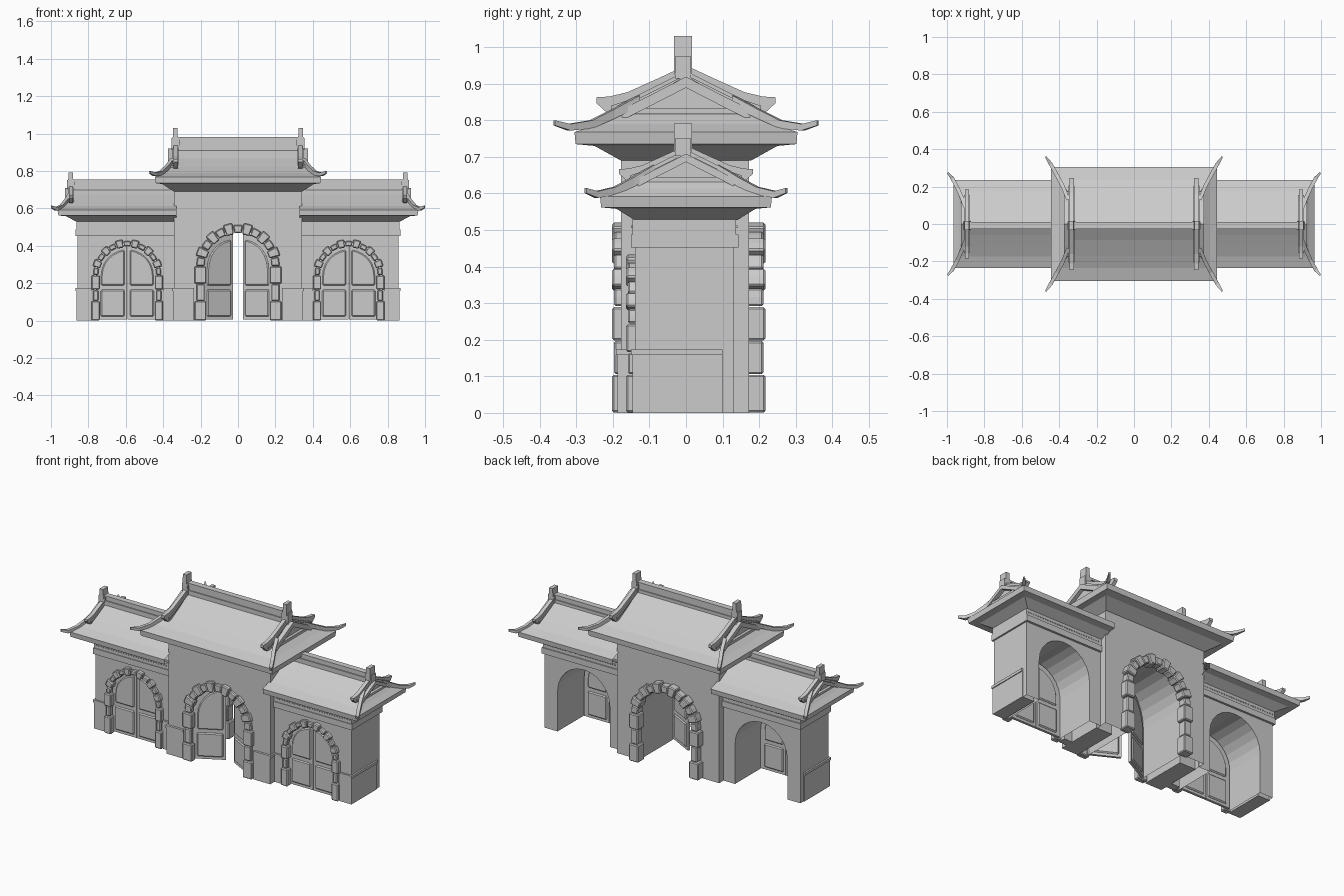
import bpy, bmesh, math
from mathutils import Vector, Matrix

if "Cube" in bpy.data.objects:
    bpy.data.objects.remove(bpy.data.objects["Cube"])


def finish(name, bm, bevel=0, mirror=False, matrix=None):
    if matrix:
        bm.transform(matrix)
    bmesh.ops.recalc_face_normals(bm, faces=bm.faces)
    me = bpy.data.meshes.new(name)
    bm.to_mesh(me)
    bm.free()
    ob = bpy.data.objects.new(name, me)
    bpy.context.collection.objects.link(ob)
    if mirror:
        ob.modifiers.new("mirror", "MIRROR")
    if bevel:
        b = ob.modifiers.new("bevel", "BEVEL")
        b.width, b.segments, b.limit_method = bevel, 1, "ANGLE"
    return ob


def prism(bm, pts, y0, y1, open_bottom=False):
    """Extrude an x-z outline along y."""
    a = [bm.verts.new((x, y0, z)) for x, z in pts]
    b = [bm.verts.new((x, y1, z)) for x, z in pts]
    bm.faces.new(a)
    bm.faces.new(b[::-1])
    for i in range(len(pts)):
        j = (i + 1) % len(pts)
        if open_bottom and pts[i][1] < .001 and pts[j][1] < .001:
            continue
        bm.faces.new((a[i], b[i], b[j], a[j]))


def box(bm, x0, x1, y0, y1, z0, z1):
    prism(bm, [(x0, z0), (x1, z0), (x1, z1), (x0, z1)], y0, y1)


def sweep(bm, pts):
    """Rectangular section along points (x, y, top z, width, height)."""
    rows = []
    for i, (x, y, z, w, h) in enumerate(pts):
        p, q = pts[max(i - 1, 0)], pts[min(i + 1, len(pts) - 1)]
        t = Vector((q[0] - p[0], q[1] - p[1])).normalized() * w / 2
        dx, dy = -t.y, t.x
        rows.append([bm.verts.new(v) for v in (
            (x + dx, y + dy, z), (x - dx, y - dy, z),
            (x - dx, y - dy, z - h), (x + dx, y + dy, z - h))])
    for r, s in zip(rows, rows[1:]):
        for k in range(4):
            bm.faces.new((r[k], r[(k + 1) % 4], s[(k + 1) % 4], s[k]))
    bm.faces.new(rows[0])
    bm.faces.new(rows[-1][::-1])


def arc(cx, cz, r, a0, a1, n):
    return [(cx + r * math.cos(math.radians(a0 + (a1 - a0) * i / n)),
             cz + r * math.sin(math.radians(a0 + (a1 - a0) * i / n))) for i in range(n + 1)]


def wall(name, x0, x1, y0, y1, top, cx, r, spring, mirror=False):
    """Gatehouse block pierced by an arched passage."""
    bm = bmesh.new()
    pts = [(x0, 0), (x0, top), (x1, top), (x1, 0), (cx + r, 0)]
    pts += arc(cx, spring, r, 0, 180, 12) + [(cx - r, 0)]
    prism(bm, pts, y0, y1, True)
    finish(name, bm, mirror=mirror)


def stone_arch(name, cx, spring, r, big, small, y0, y1, n, mirror=False):
    """Voussoirs and jamb stones around an arch."""
    bm = bmesh.new()
    for i in range(n):
        a0, a1 = 180 * i / n + .5, 180 * (i + 1) / n - .5
        wide = i % 2 == 1
        R, d = (big, 0) if wide else (small, .005)
        prism(bm, arc(cx, spring, r - .006 * wide, a0, a1, 2) + arc(cx, spring, R, a1, a0, 2),
              y0 + d, y1 - d)
    levels = [0, .105, spring * .68, spring]
    for k in range(3):
        o, i, d = (small, r, .005) if k == 1 else (big, r - .008, 0)
        for s in (-1, 1):
            xs = sorted((cx + s * i, cx + s * o))
            box(bm, *xs, y0 + d, y1 - d, levels[k] + .001, levels[k + 1] - .001)
    finish(name, bm, .005, mirror)


def door_leaf(name, hinge, w, spring, side, angle):
    """Quarter-arch door leaf with two raised panels; side=+1 opens toward +x."""
    m = Matrix.Translation(hinge) @ Matrix.Rotation(side * math.radians(angle), 4, "Z") \
        @ Matrix.Diagonal((side, 1, 1, 1))
    bm = bmesh.new()
    prism(bm, [(0, .006), (w, .006)] + arc(w, spring, w, 90, 180, 8), 0, .015)
    finish(name, bm, matrix=m)
    bm = bmesh.new()
    e, r = w - .014, w - .028
    box(bm, .026, e, -.007, .022, .022, .165)
    a = math.degrees(math.acos(-.014 / r))
    prism(bm, [(.028, .187), (e, .187)] + arc(w, spring, r, a, 180, 6), -.007, .022)
    finish(name + "_panels", bm, .006, matrix=m)


def roof(name, x0, prof, rings):
    """Right half of a hip-and-gable roof. prof: (y, z, x end) eave to ridge."""
    bm = bmesh.new()
    full = [(-y, z, x) for y, z, x in prof] + prof[-2::-1]
    inn = [bm.verts.new((x0, y, z)) for y, z, x in full]
    out = [bm.verts.new((x, y, z)) for y, z, x in full]
    n = len(full)
    for i in range(n - 1):
        bm.faces.new((inn[i], out[i], out[i + 1], inn[i + 1]))
    for i in range(n // 2):
        f = [out[i], out[n - 1 - i], out[n - 2 - i], out[i + 1]]
        bm.faces.new(f[:3] if f[2] == f[3] else f)
    # fascia, soffit and cornice
    loops = [[bm.verts.new(v) for v in ((x0, -y, z), (x, -y, z), (x, y, z), (x0, y, z))]
             for x, y, z in rings]
    for a, b in zip(loops, loops[1:]):
        for k in range(3):
            bm.faces.new((a[k], a[k + 1], b[k + 1], b[k]))
    bmesh.ops.remove_doubles(bm, verts=bm.verts, dist=.0005)
    finish(name, bm, mirror=True)


def roof_trim(name, x0, gx, zr, k, horn):
    """Ridge beam, end post, gable ridges, barge boards and corner horns."""
    bm = bmesh.new()
    yc = -.008
    box(bm, x0, gx, yc - .012, yc + .012, zr - .02, zr + .045 * k)
    box(bm, x0, gx, yc - .018, yc + .018, zr + .042 * k, zr + .056 * k)
    box(bm, x0, gx, yc - .018, yc + .018, zr - .015, zr + .012)
    finish(name + "_ridge", bm, mirror=True)
    bm = bmesh.new()
    box(bm, gx - .02, gx + .022, yc - .022, yc + .022, zr - .01, zr + .05 * k)
    prism(bm, [(gx - .018, zr), (gx + .018, zr), (gx + .014, zr + .105 * k),
               (gx - .01, zr + .105 * k), (gx - .01, zr + .07 * k)], yc - .0245, yc + .0245)
    finish(name + "_ridge_post", bm, mirror=True)
    bm = bmesh.new()
    for s in (-1, 1):
        sweep(bm, [(gx, s * y * k, zr + dz * k, .022, h * k) for y, dz, h in (
            (0, .025, .05), (.08, -.012, .055), (.16, -.048, .065), (.21, -.06, .05), (.245, -.062, .016))])
        sweep(bm, [(gx, s * y * k, zr + dz * k, .032, .012) for y, dz in (
            (0, .01), (.08, -.03), (.16, -.07), (.205, -.085))])
    finish(name + "_gable_ridges", bm, mirror=True)
    bm = bmesh.new()
    for s in (-1, 1):
        sweep(bm, [(gx + .028 * k, s * y * k, zr + dz * k, .026, .03 * k) for y, dz in (
            (0, -.006), (.09, -.052), (.175, -.095))])
    box(bm, gx + .01, gx + .036 * k, -.14 * k, .14 * k, zr - .108 * k, zr - .092 * k)
    finish(name + "_barge_boards", bm, mirror=True)
    bm = bmesh.new()
    for s in (-1, 1):
        m = len(horn) - 1
        sweep(bm, [(x, s * y, z, .02 - .012 * (i == m), .03 - .004 * i)
                   for i, (x, y, z) in enumerate(horn)])
    finish(name + "_corner_horns", bm, mirror=True)


# Walls
wall("centre_gatehouse", -.343, .343, -.178, .172, .70, 0, .19, .295)
wall("side_gatehouse", .34, .858, -.14, .13, .54, .595, .175, .245, True)

# Stone arch surrounds
stone_arch("centre_front_arch", 0, .29, .178, .233, .222, -.202, -.165, 13)
stone_arch("centre_back_arch", 0, .29, .178, .233, .222, .155, .217, 13)
stone_arch("side_front_arch", .592, .243, .155, .192, .182, -.164, -.125, 13, True)

# Doors: centre pair ajar, side pairs shut
for s, tag in ((1, "left"), (-1, "right")):
    door_leaf("centre_door_" + tag, (-s * .19, -.165, 0), .185, .275, s, 28)
    for c in (-.592, .592):
        door_leaf("side_door_" + tag, (c - s * .168, -.125, 0), .167, .24, s, 0)

# Plinths and frieze bands
bm = bmesh.new()
for top, d in ((.158, 0), (.174, .005)):
    low = 0 if d == 0 else .158
    box(bm, .782, .863 + d, -.146 - d, .1, low, top)
    box(bm, .34, .402, -.146 - d, -.1, low, top)
    box(bm, .236, .347 + d, -.187 - d, .1, low, top)
finish("plinths", bm, mirror=True)
bm = bmesh.new()
box(bm, .33, .868, -.15, .143, .452, .488)
box(bm, .33, .864, -.146, .137, .488, .53)
finish("side_frieze", bm, mirror=True)
bm = bmesh.new()
for i in range(30):
    x = .36 + i * .0168
    for y in (-.15, .137):
        box(bm, x, x + .006, y, y + .004, .506, .512)
finish("frieze_studs", bm, mirror=True)

# Roofs
roof("centre_roof", 0,
     [(.305, .768, .445), (.235, .79, .40), (.17, .822, .352), (.085, .868, .352), (0, .925, .352)],
     [(.445, .305, .768), (.44, .302, .735), (.405, .25, .73), (.343, .178, .69)])
roof("side_roof", .33,
     [(.235, .592, .965), (.175, .613, .935), (.12, .642, .902), (.06, .675, .902), (0, .713, .902)],
     [(.965, .235, .592), (.96, .232, .562), (.92, .19, .558), (.86, .14, .527)])
roof_trim("centre_roof", 0, .333, .925, 1,
          [(.352, .13, .868), (.38, .20, .83), (.412, .26, .80), (.445, .32, .79), (.472, .36, .80)])
roof_trim("side_roof", .33, .892, .713, .75,
          [(.902, .09, .678), (.922, .145, .645), (.945, .195, .618), (.972, .245, .606), (.997, .275, .615)])
